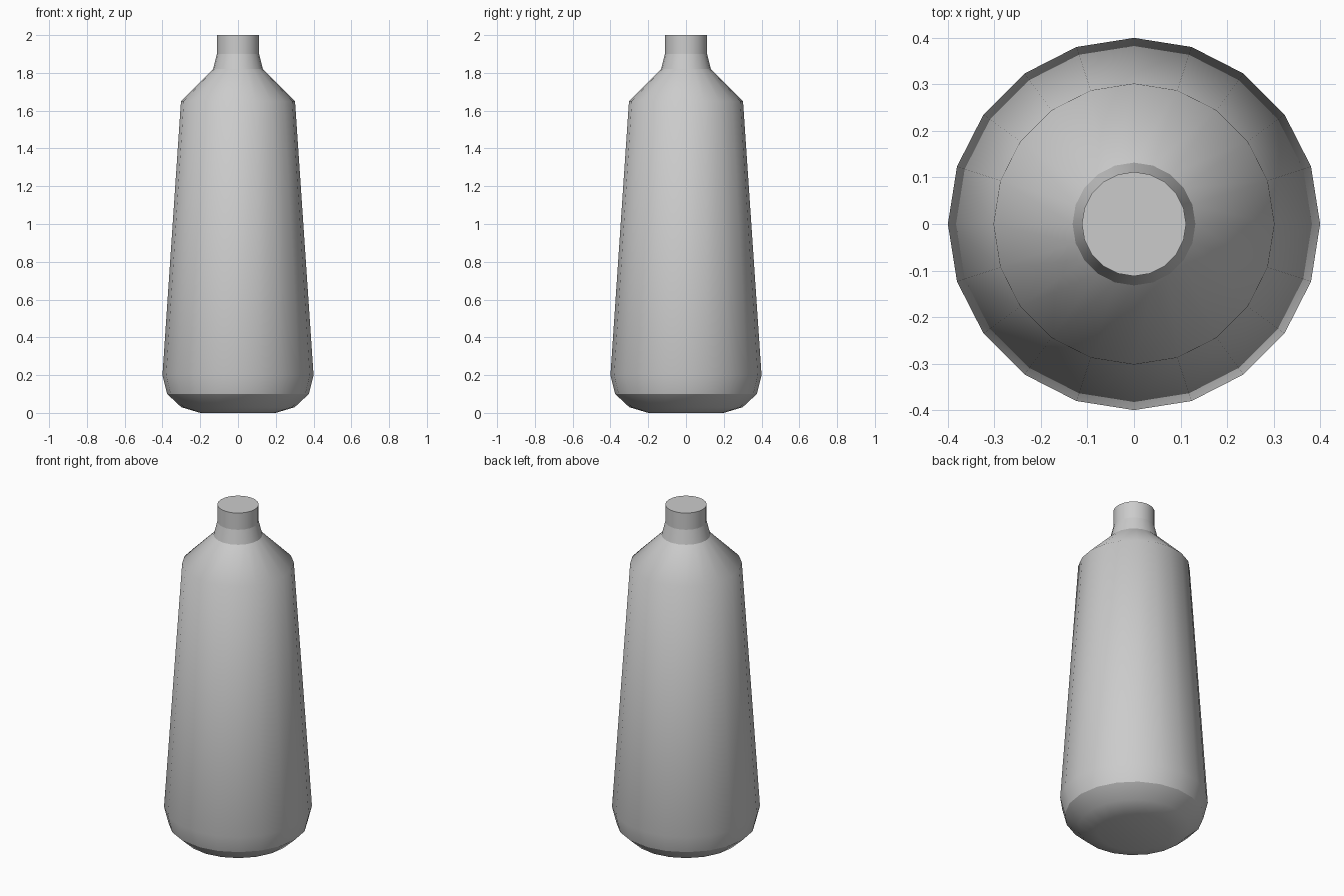
import bpy
import bmesh
import math

SIDES = 20

cube = bpy.data.objects.get("Cube")
if cube:
    bpy.data.objects.remove(cube, do_unlink=True)

# Plain grey for the whole bottle
grey = bpy.data.materials.new("plain_grey")
grey.use_nodes = True
colour = (0.6, 0.6, 0.6, 1)
grey.diffuse_color = colour
grey.node_tree.nodes["Principled BSDF"].inputs["Base Color"].default_value = colour

# Profile from base to mouth: radius, height, crisp edge
profile = [
    (0.20, 0.00, False),   # flat base
    (0.30, 0.03, False),
    (0.375, 0.10, True),   # lower rim
    (0.40, 0.20, False),   # widest point
    (0.302, 1.65, False),  # shoulder
    (0.132, 1.82, True),   # neck root
    (0.112, 1.90, True),
    (0.112, 2.00, True),   # mouth
]

bm = bmesh.new()
rings = []
for radius, height, crisp in profile:
    ring = []
    for i in range(SIDES):
        a = math.tau * i / SIDES
        ring.append(bm.verts.new((radius * math.cos(a), radius * math.sin(a), height)))
    rings.append(ring)

# Walls between neighbouring rings
for low, high in zip(rings, rings[1:]):
    for i in range(SIDES):
        j = (i + 1) % SIDES
        bm.faces.new((low[i], low[j], high[j], high[i]))

# Base and closed mouth
bm.faces.new(rings[0][::-1])
bm.faces.new(rings[-1])

for face in bm.faces:
    face.smooth = True
for ring, (_, _, crisp) in zip(rings, profile):
    for i in range(SIDES):
        bm.edges.get((ring[i], ring[(i + 1) % SIDES])).smooth = not crisp

mesh = bpy.data.meshes.new("bottle")
bm.to_mesh(mesh)
bm.free()
mesh.materials.append(grey)
bottle = bpy.data.objects.new("bottle", mesh)
bpy.context.collection.objects.link(bottle)
